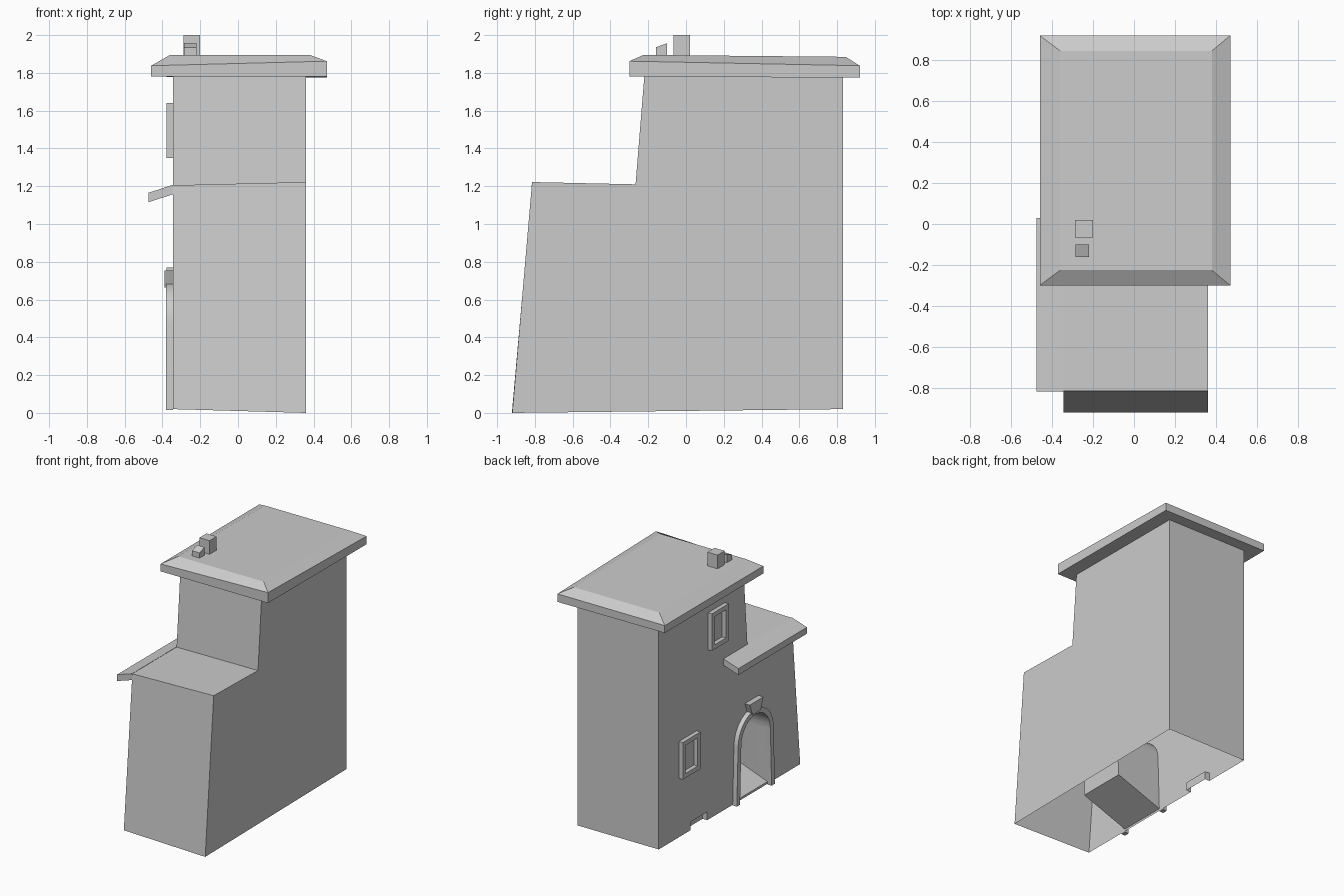
import bpy, bmesh
from math import pi, cos, sin, radians

if "Cube" in bpy.data.objects:
    bpy.data.objects.remove(bpy.data.objects["Cube"])


def make(name, verts, faces):
    bm = bmesh.new()
    vs = [bm.verts.new(v) for v in verts]
    for f in faces:
        bm.faces.new([vs[i] for i in f])
    bmesh.ops.recalc_face_normals(bm, faces=bm.faces)
    me = bpy.data.meshes.new(name)
    bm.to_mesh(me)
    bm.free()
    ob = bpy.data.objects.new(name, me)
    bpy.context.collection.objects.link(ob)
    return ob


def loft(name, a, b):
    """Closed solid between two matching outlines."""
    n = len(a)
    sides = [(i, (i + 1) % n, (i + 1) % n + n, i + n) for i in range(n)]
    return make(name, a + b, sides + [tuple(range(n)), tuple(range(n, 2 * n))])


def prism_x(name, yz, x0, x1):
    return loft(name, [(x0, y, z) for y, z in yz], [(x1, y, z) for y, z in yz])


def frame(name, outer, inner, x0, x1, closed):
    """Trim strip between an outer and an inner outline on the left wall."""
    n = len(outer)
    verts = [(x, y, z) for o, i in zip(outer, inner)
             for x, (y, z) in ((x0, o), (x1, o), (x1, i), (x0, i))]
    faces = []
    for k in range(n if closed else n - 1):
        a, b = 4 * k, 4 * ((k + 1) % n)
        faces += [(a + j, a + (j + 1) % 4, b + (j + 1) % 4, b + j) for j in range(4)]
    if not closed:
        faces += [(0, 1, 2, 3), tuple(range(4 * n - 4, 4 * n))]
    return make(name, verts, faces)


def rect(y0, y1, z0, z1):
    return [(y0, z0), (y1, z0), (y1, z1), (y0, z1)]


def arch(foot, r, z0, cy=-0.32, spring=0.47, n=14):
    top = [(cy + r * cos(pi * i / n), spring + r * sin(pi * i / n)) for i in range(n + 1)]
    return [(cy + foot, z0)] + top + [(cy - foot, z0)]


def smooth(ob):
    bpy.ops.object.select_all(action='DESELECT')
    ob.select_set(True)
    bpy.context.view_layer.objects.active = ob
    bpy.ops.object.shade_smooth_by_angle(angle=radians(30))


L, R = -0.345, 0.36

# Stepped wall body, leaning at the front
left = [(-0.92, 0.02), (0.83, 0.02), (0.83, 1.79), (-0.22, 1.79), (-0.267, 1.205), (-0.815, 1.205)]
right = [(-0.92, 0.0), (0.83, 0.02), (0.83, 1.79), (-0.22, 1.79), (-0.267, 1.21), (-0.815, 1.222)]
body = loft("walls", [(L, y, z) for y, z in left], [(R, y, z) for y, z in right])

# Arched passage with a ramp floor, and a low cellar opening
passage = arch(0.195, 0.18, 0.03)
inner_end = arch(0.195, 0.18, 0.18)
x_open, x_end = L - 0.02, 0.04
cut_a = loft("passage_cutter", [(x_open, y, z) for y, z in passage],
             [(x_end, y, z) for y, z in inner_end])
cut_b = prism_x("cellar_cutter", rect(0.23, 0.44, -0.05, 0.085), L - 0.05, L + 0.04)
bpy.context.view_layer.objects.active = body
for c in (cut_a, cut_b):
    m = body.modifiers.new("cut", 'BOOLEAN')
    m.operation, m.solver, m.object = 'DIFFERENCE', 'EXACT', c
    bpy.ops.object.modifier_apply(modifier=m.name)
    bpy.data.objects.remove(c)

# The shell is open underneath
bm = bmesh.new()
bm.from_mesh(body.data)
under = [f for f in bm.faces if f.normal.z < -0.9 and f.calc_center_median().z < 0.05]
bmesh.ops.delete(bm, geom=under, context='FACES')
bm.to_mesh(body.data)
bm.free()
smooth(body)

# Main roof: eave slab with a bevelled, nearly flat top
x0, x1, y0, y1 = -0.46, 0.47, -0.30, 0.92
tx0, tx1, ty0, ty1 = -0.36, 0.38, -0.225, 0.845
roof_verts = [(x0, y0, 1.78), (x1, y0, 1.78), (x1, y1, 1.775), (x0, y1, 1.78),
              (x0, y0, 1.838), (x1, y0, 1.862), (x1, y1, 1.838), (x0, y1, 1.838),
              (tx0, ty0, 1.895), (tx1, ty0, 1.895), (tx1, ty1, 1.885), (tx0, ty1, 1.885)]
roof_faces = [(0, 1, 2, 3), (8, 9, 10, 11)]
for k in (0, 4):
    roof_faces += [(k + i, k + (i + 1) % 4, k + 4 + (i + 1) % 4, k + 4 + i) for i in range(4)]
make("main_roof", roof_verts, roof_faces)

# Sloping awning running on from the lower roof
awning = [(-0.475, 1.115), (L, 1.157), (L, 1.207), (-0.475, 1.165)]
loft("awning", [(x, -0.818, z) for x, z in awning], [(x, 0.03, z) for x, z in awning])

# Chimney and a smaller vent with a slanted top
prism_x("chimney", rect(-0.067, 0.02, 1.87, 2.0), -0.288, -0.2)
prism_x("roof_vent", [(-0.16, 1.87), (-0.10, 1.87), (-0.10, 1.957), (-0.16, 1.935)], -0.285, -0.22)

# Window frames on the left wall
t = 0.035
for name, wy0, wy1, wz0, wz1 in (("upper_window", 0.01, 0.22, 1.35, 1.64),
                                 ("lower_window", 0.36, 0.58, 0.48, 0.77)):
    frame(name, rect(wy0, wy1, wz0, wz1),
          rect(wy0 + t, wy1 - t, wz0 + t, wz1 - t), L - 0.033, L, True)

# Door surround and keystone
smooth(frame("door_surround", arch(0.235, 0.22, 0.015), arch(0.195, 0.18, 0.015), L - 0.036, L, False))
prism_x("keystone", [(-0.37, 0.665), (-0.27, 0.665), (-0.235, 0.755), (-0.405, 0.755)], L - 0.043, L)
